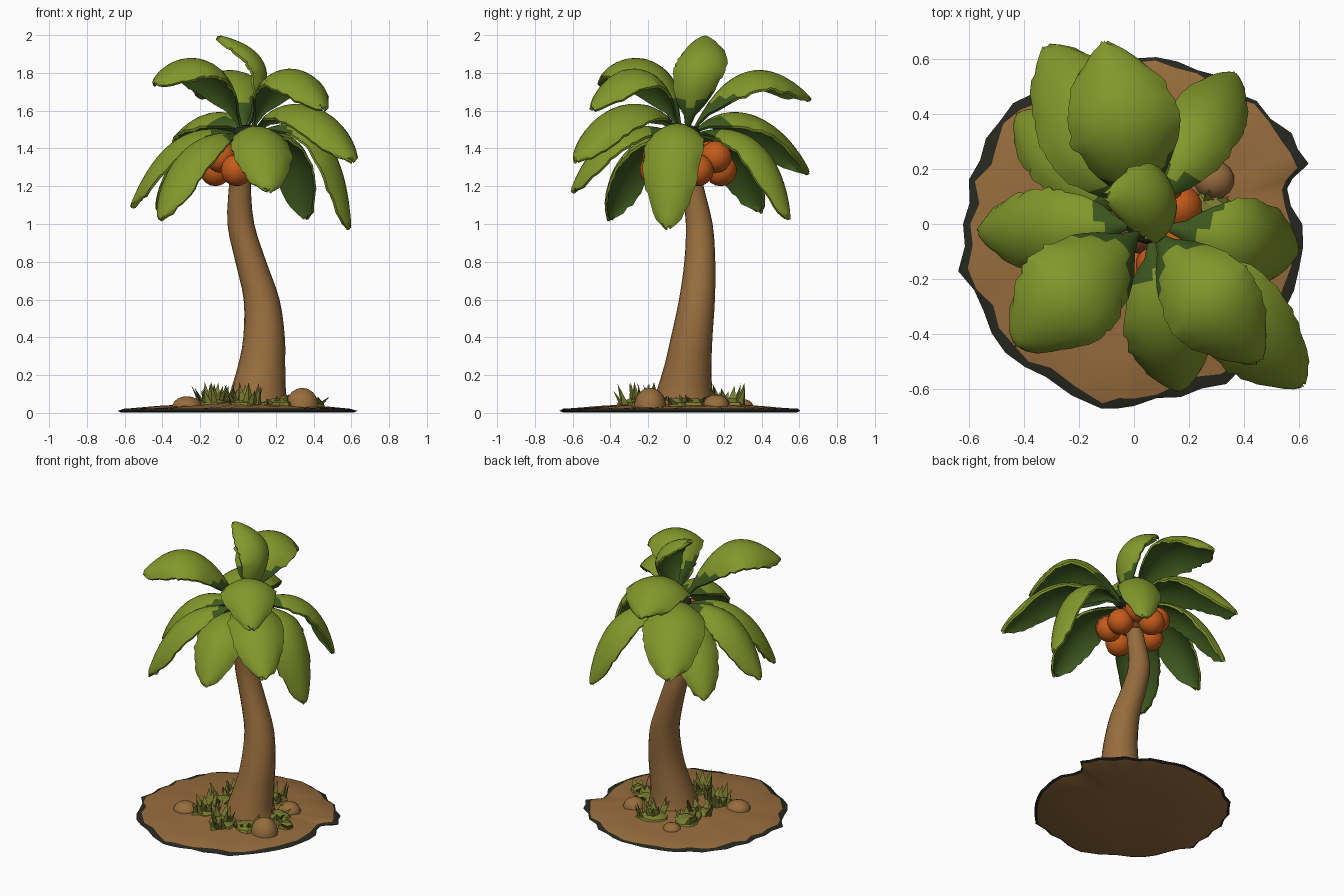
import bpy, bmesh, math, random
from mathutils import Vector

if "Cube" in bpy.data.objects:
    bpy.data.objects.remove(bpy.data.objects["Cube"])
random.seed(4)

def mat(name, c):
    m = bpy.data.materials.new(name)
    m.diffuse_color = (*c, 1)
    m.use_nodes = True
    m.node_tree.nodes["Principled BSDF"].inputs["Base Color"].default_value = m.diffuse_color
    return m

BROWN = mat("bark_and_soil_brown", (0.31, 0.152, 0.047))
GREEN = mat("leaf_green", (0.225, 0.31, 0.024))
DARK = mat("leaf_dark_green", (0.045, 0.095, 0.013))
ORANGE = mat("fruit_orange", (0.56, 0.105, 0.01))
RUST = mat("crown_rust_brown", (0.30, 0.085, 0.03))
BLACK = mat("charcoal_edge", (0.02, 0.021, 0.014))
OLIVE = mat("grass_olive", (0.19, 0.20, 0.028))

def finish(name, bm, mats, angle=40):
    bmesh.ops.recalc_face_normals(bm, faces=bm.faces)
    me = bpy.data.meshes.new(name)
    bm.to_mesh(me)
    bm.free()
    for m in mats:
        me.materials.append(m)
    ob = bpy.data.objects.new(name, me)
    bpy.context.collection.objects.link(ob)
    bpy.ops.object.select_all(action='DESELECT')
    ob.select_set(True)
    bpy.context.view_layer.objects.active = ob
    bpy.ops.object.shade_smooth_by_angle(angle=math.radians(angle))
    return ob

def loft(bm, rings, mats=None):
    """Skin closed rings of points, capping both ends."""
    vs = [[bm.verts.new(p) for p in r] for r in rings]
    n = len(vs[0])
    for i in range(len(vs) - 1):
        for j in range(n):
            k = (j + 1) % n
            f = bm.faces.new((vs[i][j], vs[i][k], vs[i + 1][k], vs[i + 1][j]))
            f.material_index = mats[i] if mats else 0
    bm.faces.new(vs[0])
    bm.faces.new(vs[-1])

# Island: irregular outline, charcoal rim, gently domed top
radii = [.61, .57, .67, .66, .63, .62, .61, .60, .60, .61, .62, .62, .62, .62, .66,
         .63, .66, .64, .68, .66, .65, .67, .64, .63, .62]
angs = [0, 13, 19, 30, 45, 60, 75, 90, 105, 120, 135, 150, 165, 180, 195,
        210, 225, 240, 260, 270, 285, 300, 315, 330, 345]
outline = []
for i, (a, r) in enumerate(zip(angs, radii)):
    b = angs[i + 1] if i + 1 < len(angs) else 360
    r2 = radii[(i + 1) % len(radii)]
    for t, w in ((0, 0), (0.5, random.uniform(-.025, .008))):
        q, rr = math.radians(a + (b - a) * t), r + (r2 - r) * t + w
        outline.append((rr * math.cos(q), rr * math.sin(q)))
prof = [(.3, .002), (.97, .002), (1, .011), (.952, .022), (.7, .033), (.45, .043), (.2, .06)]
bm = bmesh.new()
rings = []
for s, z in prof:
    rings.append([(x * k, y * k, z + (random.uniform(-.004, .004) if .4 < s < .9 else 0))
                  for x, y in outline
                  for k in [s + (random.uniform(-.028, .035) if s == .952 else 0)]])
loft(bm, rings, [0, 1, 1, 0, 0, 0])
finish("island", bm, [BROWN, BLACK])

# Mounds of soil
def blob(name, c, s, m, seg=14, floor=None):
    bm = bmesh.new()
    bmesh.ops.create_uvsphere(bm, u_segments=seg, v_segments=seg // 2 + 2, radius=1)
    for v in bm.verts:
        v.co = Vector(c) + Vector(v.co[k] * s[k] for k in range(3))
    if floor is not None:
        bmesh.ops.bisect_plane(bm, geom=bm.verts[:] + bm.edges[:] + bm.faces[:], plane_co=(0, 0, floor),
                               plane_no=(0, 0, -1), clear_outer=True)
    return finish(name, bm, [m], 60)

for i, (x, y, r, h) in enumerate([(.34, -.19, .09, .10), (-.27, -.2, .08, .055),
                                  (.29, .16, .075, .065), (-.1, .3, .06, .04)]):
    blob(f"mound_{i}", (x, y, .033), (r, r * .95, h), BROWN, floor=.02)

# Trunk: curved, flared at the foot  (x, y, z, radius); rust coloured under the crown
keys = [(.105, -.01, .03, .168), (.105, -.01, .1, .15), (.125, .01, .25, .125), (.138, .03, .4, .11),
        (.125, .058, .6, .095), (.068, .073, .8, .082), (.015, .07, 1.0, .071),
        (.01, .035, 1.2, .058), (.02, .01, 1.35, .055), (.04, 0, 1.5, .05)]
def cr(a, b, c, d, t):
    return .5 * (2 * b + (c - a) * t + (2 * a - 5 * b + 4 * c - d) * t * t + (3 * b - a - 3 * c + d) * t ** 3)
rings = []
for i in range(len(keys) - 1):
    p = [keys[max(i - 1, 0)], keys[i], keys[i + 1], keys[min(i + 2, len(keys) - 1)]]
    for t in (0, .33, .67):
        x, y, z, r = (cr(*[q[k] for q in p], t) for k in range(4))
        rings.append([(x + r * math.cos(a * math.tau / 20), y + r * math.sin(a * math.tau / 20), z)
                      for a in range(20)])
bm = bmesh.new()
loft(bm, rings, [1 if r[0][2] > 1.26 else 0 for r in rings])
finish("trunk", bm, [BROWN, RUST], 60)

# Dark crown hub
blob("crown_hub", (.045, 0, 1.485), (.075, .075, .04), BLACK, 10)

# Fruit ring
for i in range(9):
    a = i * math.tau / 9 + .3
    blob(f"fruit_{i}", (.025 + .145 * math.cos(a), .01 + .175 * math.sin(a), 1.355 if i % 2 else 1.285),
         (.085, .085, .085), ORANGE)
blob("fruit_core", (.02, .01, 1.36), (.11, .12, .09), RUST)

# Fronds: broad arched shells along a quadratic curve
NT, NU = 22, 10
def frond(name, tip, ctrl_z, f, width, heading=None):
    base = Vector((.05, 0, 1.47))
    tip = Vector(tip)
    d = tip - base
    d.z = 0
    ctrl = base + (tip - base) * f
    ctrl.z = ctrl_z
    if heading:
        d = Vector(heading)
        ctrl.y = .08
    base += d.normalized() * .02
    side = Vector((0, 0, 1)).cross(d.normalized())
    bm = bmesh.new()
    top, low = [], []
    for i in range(NT + 1):
        t = 1 - (1 - i / NT) ** 1.35
        p = base * (1 - t) ** 2 + ctrl * 2 * t * (1 - t) + tip * t * t
        tan = ((ctrl - base) * (1 - t) + (tip - ctrl) * t).normalized()
        nrm = tan.cross(side).normalized()
        s = max(0, (t - .1) / .9) ** 1.12
        w = max(.016, width / 2 * max(0, 1 - abs(2 * s - 1) ** 2.3) ** .55)
        rt, rl = [], []
        for j in range(NU + 1):
            u = 2 * j / NU - 1
            edge = abs(u) > .99 and t > .3
            jag = random.uniform(-.06, .03) if edge else 0
            q = p + side * w * u * (1 + jag) - nrm * (.45 * w * u * u)
            if edge or i == NT:
                q += tan * random.uniform(-.012, .012) - nrm * random.uniform(0, .012)
            rt.append(bm.verts.new(q))
            rl.append(bm.verts.new(q - nrm * .013 - side * u * .006))
        top.append(rt)
        low.append(rl)
    def quad(a, b, c, e, m):
        bm.faces.new((a, b, c, e)).material_index = m
    for i in range(NT):
        for j in range(NU):
            u = abs(2 * (j + .5) / NU - 1)
            m = 1 if i < NT * (.11 + .08 * u) + random.uniform(-.3, .3) else 0
            quad(top[i][j], top[i][j + 1], top[i + 1][j + 1], top[i + 1][j], m)
            quad(low[i][j], low[i + 1][j], low[i + 1][j + 1], low[i][j + 1], 1)
        for j in (0, NU):
            quad(top[i][j], top[i + 1][j], low[i + 1][j], low[i][j], 1 if i < 4 else 0)
    for i, m in ((0, 1), (NT, 0)):
        for j in range(NU):
            quad(top[i][j], low[i][j], low[i][j + 1], top[i][j + 1], m)
    finish(name, bm, [GREEN, DARK], 45)

fronds = [((-.32, .65, 1.28), 1.79, .5, .40), ((-.11, .66, 1.67), 2.04, .45, .41),
          ((-.10, .10, 2.0), 1.90, -1.9, .28, (-1, .05, 0)), ((-.44, -.44, 1.75), 2.11, .42, .40),
          ((.46, -.50, 1.62), 2.09, .45, .36), ((.62, -.59, 1.34), 1.86, .55, .35),
          ((.17, -.61, 1.18), 1.65, .7, .32), ((.60, -.10, .98), 1.72, .9, .32),
          ((.37, .55, 1.03), 1.63, .8, .27), ((-.57, -.03, 1.10), 1.62, .67, .30),
          ((-.42, -.41, 1.03), 1.56, .74, .29), ((-.43, .40, 1.07), 1.56, .7, .29)]
for i, a in enumerate(fronds):
    frond(f"frond_{i}", *a)

# Grass: low patches with fans of pointed blades
def tuft(name, x, y, r, h, n):
    bm = bmesh.new()
    pts = [(r * random.uniform(.75, 1.15), a * math.tau / 12) for a in range(12)]
    loft(bm, [[(x + q * k * math.cos(a), y + q * k * math.sin(a), z) for q, a in pts]
              for k, z in ((1, .035), (.9, .055), (.4, .075))])
    for _ in range(n):
        a, q = random.uniform(0, math.tau), r * random.uniform(.2, .8)
        o = Vector((x + q * math.cos(a), y + q * math.sin(a), .045))
        out = Vector((math.cos(a), math.sin(a), 0))
        sd = Vector((-out.y, out.x, 0)) * .032
        apex = o + out * random.uniform(.02, .06) + Vector((0, 0, h * random.uniform(.55, 1)))
        v = [bm.verts.new(c) for c in (o + sd, o - sd, o + out * .02, apex)]
        for k in ((0, 1, 3), (1, 2, 3), (2, 0, 3), (0, 2, 1)):
            bm.faces.new([v[j] for j in k])
    finish(name, bm, [OLIVE], 20)

for i, g in enumerate([(-.13, -.17, .10, .12, 14), (.05, -.25, .11, .12, 14), (-.12, .16, .10, .09, 12),
                       (.09, .23, .11, .12, 14), (.22, -.2, .09, .06, 8), (.28, .04, .08, .06, 8),
                       (.41, -.05, .05, .06, 6), (-.13, .02, .08, .10, 10)]):
    tuft(f"grass_{i}", *g)
